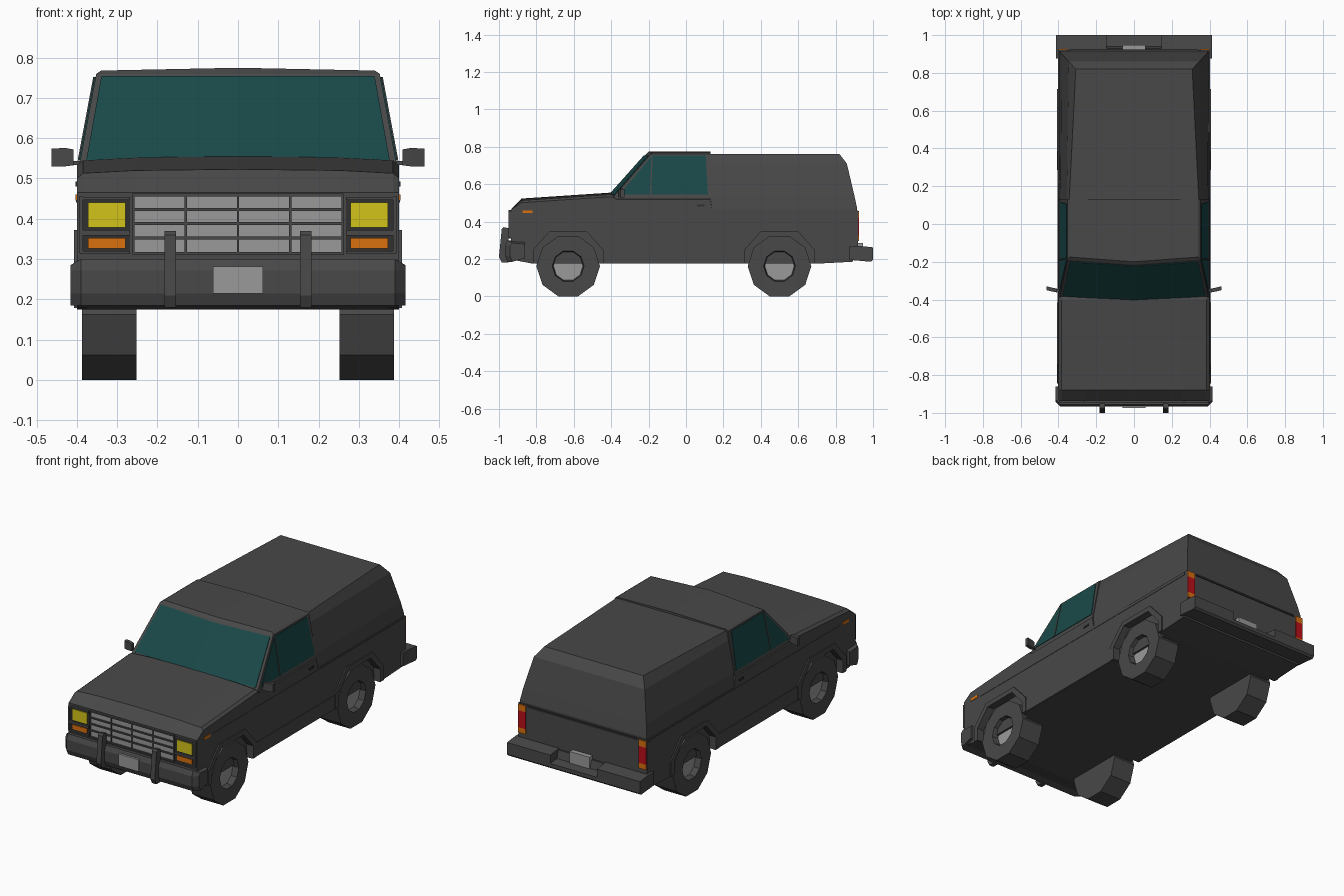
import bpy, bmesh, math
from mathutils import Vector

if "Cube" in bpy.data.objects:
    bpy.data.objects.remove(bpy.data.objects["Cube"])


def mat(name, r, g, b):
    m = bpy.data.materials.new(name)
    m.diffuse_color = (r, g, b, 1)
    m.use_nodes = True
    m.node_tree.nodes["Principled BSDF"].inputs["Base Color"].default_value = m.diffuse_color
    return m


DARK = mat("dark_paint", 0.065, 0.065, 0.065)
BLACK = mat("black_trim", 0.03, 0.03, 0.03)
LIGHT = mat("light_grey", 0.32, 0.32, 0.32)
GLASS = mat("teal_glass", 0.01, 0.065, 0.065)
YELLOW = mat("yellow_lamp", 0.65, 0.55, 0.01)
ORANGE = mat("orange_lamp", 0.7, 0.16, 0.005)
RED = mat("red_lamp", 0.5, 0.005, 0.01)


def finish(name, bm, m):
    bmesh.ops.recalc_face_normals(bm, faces=bm.faces)
    me = bpy.data.meshes.new(name)
    bm.to_mesh(me)
    bm.free()
    me.materials.append(m)
    ob = bpy.data.objects.new(name, me)
    bpy.context.collection.objects.link(ob)
    return ob


def loft(name, rings, m):
    """Skin a closed solid through rings of equal point count."""
    bm = bmesh.new()
    vs = [[bm.verts.new(p) for p in r] for r in rings]
    n = len(rings[0])
    for a, b in zip(vs, vs[1:]):
        for i in range(n):
            j = (i + 1) % n
            bm.faces.new((a[i], a[j], b[j], b[i]))
    bm.faces.new(vs[0])
    bm.faces.new(vs[-1])
    return finish(name, bm, m)


def prism(name, prof, x0, x1, m):
    """Extrude a (y, z) profile from x0 to x1."""
    return loft(name, [[(x, y, z) for y, z in prof] for x in (x0, x1)], m)


def box(name, x0, x1, y0, y1, z0, z1, m):
    return prism(name, [(y0, z0), (y1, z0), (y1, z1), (y0, z1)], x0, x1, m)


def panel(name, pts, offset, m):
    """Thin slab laid over a surface, thickened along offset."""
    o = Vector(offset)
    return loft(name, [[Vector(p) - o for p in pts], [Vector(p) + o for p in pts]], m)


WHEELS = (("front", -0.63), ("rear", 0.50))

# Lower body: side profile lofted across x with a crowned hood
rings = []
for x in (-0.40, -0.385, -0.255, 0, 0.255, 0.385, 0.40):
    d = {0.40: 0.022, 0.385: 0.01, 0.255: 0.003}.get(abs(x), 0)
    prof = [(-0.82, 0.175), (-0.925, 0.195), (-0.935, 0.22), (-0.935, 0.465), (-0.88, 0.523 - d),
            (-0.40, 0.555 - d), (-0.37, 0.54 - d), (0.13, 0.54 - d), (0.14, 0.46),
            (0.92, 0.46), (0.92, 0.26), (0.89, 0.185), (0.70, 0.175)]
    rings.append([(x, y, z) for y, z in prof])
body = loft("lower_body", rings, DARK)

# Wheel arches: shallow pockets cut in each side, with raised flares
INNER = [(-0.19, 0.10), (-0.185, 0.25), (-0.10, 0.345), (0.10, 0.345), (0.185, 0.25), (0.19, 0.10)]
for label, wy in WHEELS:
    for s in (-1, 1):
        cut = prism("arch_cutter", [(wy + y, z) for y, z in INNER], s * 0.365, s * 0.5, DARK)
        cut.hide_render = True
        mod = body.modifiers.new("arch", "BOOLEAN")
        mod.operation = "DIFFERENCE"
        mod.object = cut
        mod.solver = "EXACT"
        bpy.context.view_layer.objects.active = body
        bpy.ops.object.modifier_apply(modifier=mod.name)
        bpy.data.objects.remove(cut)
        inn = [(-0.185, 0.178)] + INNER[1:5] + [(0.185, 0.178)]
        out = [(0.215, 0.178), (0.215, 0.262), (0.115, 0.372),
               (-0.115, 0.372), (-0.215, 0.262), (-0.215, 0.178)]
        prism(f"{label}_fender_flare", [(wy + y, z) for y, z in inn + out], s * 0.375, s * 0.407, DARK)

# Wheels: ten-sided tyre with a recessed hub
for label, wy in WHEELS:
    for s in (-1, 1):
        def circ(x, r):
            return [(s * x, wy + r * math.cos(math.radians(36 * i)),
                     0.1617 + r * math.sin(math.radians(36 * i))) for i in range(10)]
        loft(f"{label}_tyre", [circ(0.252, 0.17), circ(0.387, 0.17), circ(0.387, 0.085), circ(0.35, 0.078)], DARK)
        loft(f"{label}_hub", [circ(0.345, 0.077), circ(0.354, 0.079)], LIGHT)


# Cab: horizontal rings with a slightly bowed windscreen
def cab_ring(x, yf, yc, z, crown=0):
    return [(x, yf, z), (0, yc, z + crown), (-x, yf, z), (-x, 0.13, z), (0, 0.13, z + crown), (x, 0.13, z)]


cab = bmesh.new()
cr = [cab_ring(0.396, -0.40, -0.43, 0.50), cab_ring(0.395, -0.39, -0.42, 0.53),
      cab_ring(0.352, -0.19, -0.215, 0.76), cab_ring(0.340, -0.175, -0.20, 0.768, 0.007)]
cv = [[cab.verts.new(p) for p in r] for r in cr]
for a, b in zip(cv, cv[1:]):
    for i in range(6):
        j = (i + 1) % 6
        cab.faces.new((a[i], a[j], b[j], b[i]))
cab.faces.new(cv[0])
t = cv[-1]
cab.faces.new((t[0], t[1], t[4], t[5]))
cab.faces.new((t[1], t[2], t[3], t[4]))
finish("cab", cab, DARK)


# Windscreen halves and side windows laid over the cab faces
def screen(s, u, v):
    lo = Vector((0, -0.42, 0.53)).lerp(Vector((s * 0.395, -0.39, 0.53)), u)
    hi = Vector((0, -0.215, 0.76)).lerp(Vector((s * 0.352, -0.19, 0.76)), u)
    return lo.lerp(hi, v)


def side(s, y, z):
    return (s * (0.395 - 0.043 * (z - 0.53) / 0.23), y, z)


for s in (-1, 1):
    panel("windscreen", [screen(s, u, v) for u, v in ((0, 0.06), (0.96, 0.06), (0.96, 0.965), (0, 0.965))],
          (0, -0.003, 0.002), GLASS)
    panel("side_window", [side(s, *p) for p in ((-0.355, 0.545), (-0.183, 0.752), (0.105, 0.752), (0.117, 0.545))],
          (s * 0.003, 0, 0), GLASS)
    panel("window_divider", [side(s, *p) for p in ((-0.193, 0.545), (-0.185, 0.752), (-0.178, 0.752), (-0.186, 0.545))],
          (s * 0.006, 0, 0), DARK)

# Rear canopy: tapers inward to the roof and tail
caps = []
for z, yb, xf, xb in ((0.44, 0.915, 0.396, 0.396), (0.47, 0.915, 0.396, 0.394), (0.54, 0.90, 0.39, 0.383),
                      (0.71, 0.86, 0.356, 0.345), (0.762, 0.82, 0.344, 0.308)):
    caps.append([(xf, 0.11, z), (-xf, 0.11, z), (-xb, yb, z), (xb, yb, z)])
loft("rear_canopy", caps, DARK)

# Grille and its bars
box("grille", -0.26, 0.26, -0.941, -0.92, 0.315, 0.455, LIGHT)
for z in (0.314, 0.352, 0.388, 0.423, 0.459):
    box("grille_bar", -0.262, 0.262, -0.948, -0.92, z - 0.004, z + 0.004, DARK)
for x in (-0.26, -0.13, 0, 0.13, 0.26):
    box("grille_upright", x - 0.003, x + 0.003, -0.946, -0.92, 0.315, 0.455, DARK)

# Lamps with frames, mirrors, handles and markers on both sides
for s in (-1, 1):
    for name, z0, z1, m in (("headlamp", 0.378, 0.44, YELLOW), ("turn_lamp", 0.326, 0.352, ORANGE)):
        box(name + "_bezel", s * 0.268, s * 0.385, -0.937, -0.92, z0 - 0.01, z1 + 0.013, BLACK)
        box(name, s * 0.28, s * 0.372, -0.942, -0.92, z0, z1, m)
        for z in (z0 - 0.01, z1 + 0.01):
            box(name + "_frame", s * 0.268, s * 0.392, -0.948, -0.92, z - 0.004, z + 0.004, DARK)
    box("lamp_side_frame", s * 0.385, s * 0.395, -0.948, -0.92, 0.315, 0.455, DARK)
    box("side_marker", s * 0.39, s * 0.403, -0.875, -0.82, 0.445, 0.46, ORANGE)
    box("door_handle", s * 0.39, s * 0.404, 0.06, 0.10, 0.48, 0.492, BLACK)
    box("side_moulding", s * 0.39, s * 0.402, -0.80, 0.90, 0.441, 0.453, DARK)
    box("rocker_panel", s * 0.39, s * 0.404, -0.415, 0.285, 0.178, 0.255, DARK)
    loft("mirror", [[(s * x, y + dy, z) for dy, z in ((-0.01, z0), (0.01, z0), (0.01, z1), (-0.01, z1))]
                    for x, y, z0, z1 in ((0.408, -0.352, 0.533, 0.572), (0.43, -0.348, 0.53, 0.576),
                                         (0.463, -0.34, 0.53, 0.574))], DARK)
    box("mirror_stem", s * 0.385, s * 0.42, -0.357, -0.345, 0.534, 0.544, DARK)
    for z0, z1, m in ((0.295, 0.325, ORANGE), (0.325, 0.42, RED), (0.42, 0.455, ORANGE)):
        box("tail_lamp", s * 0.352, s * 0.399, 0.90, 0.926, z0, z1, m)

# Tailgate seam
box("tailgate_lip", -0.34, 0.34, 0.90, 0.925, 0.447, 0.457, BLACK)

# Front bumper with swept ends, guards and plate
rings = []
for x, f, z1 in ((-0.416, -0.94, 0.285), (-0.39, -0.967, 0.30), (0.39, -0.967, 0.30), (0.416, -0.94, 0.285)):
    rings.append([(x, y, z) for y, z in ((-0.86, 0.205), (f + 0.012, 0.185), (f, 0.215), (f, 0.272),
                                         (f + 0.012, z1), (-0.86, z1 - 0.005))])
loft("front_bumper", rings, DARK)
for s in (-1, 1):
    prism("bumper_guard", [(-0.95, 0.18), (-0.985, 0.18), (-1.0, 0.21), (-0.985, 0.36), (-0.975, 0.37), (-0.95, 0.365)],
          s * 0.154, s * 0.182, DARK)
box("front_plate", -0.062, 0.062, -0.975, -0.96, 0.215, 0.282, LIGHT)

# Rear step bumper with a lowered centre and plate
REAR = [(0.875, 0.195), (0.99, 0.185), (1.0, 0.195), (1.0, 0.262), (0.93, 0.27), (0.875, 0.27)]
for s in (-1, 1):
    prism("rear_bumper_end", REAR, s * 0.145, s * 0.414, DARK)
prism("rear_bumper_step", [(0.875, 0.195), (0.99, 0.185), (1.0, 0.195), (1.0, 0.215), (0.94, 0.22), (0.93, 0.265), (0.875, 0.265)],
      -0.145, 0.145, DARK)
box("rear_plate", -0.062, 0.062, 0.92, 0.947, 0.22, 0.285, LIGHT)
